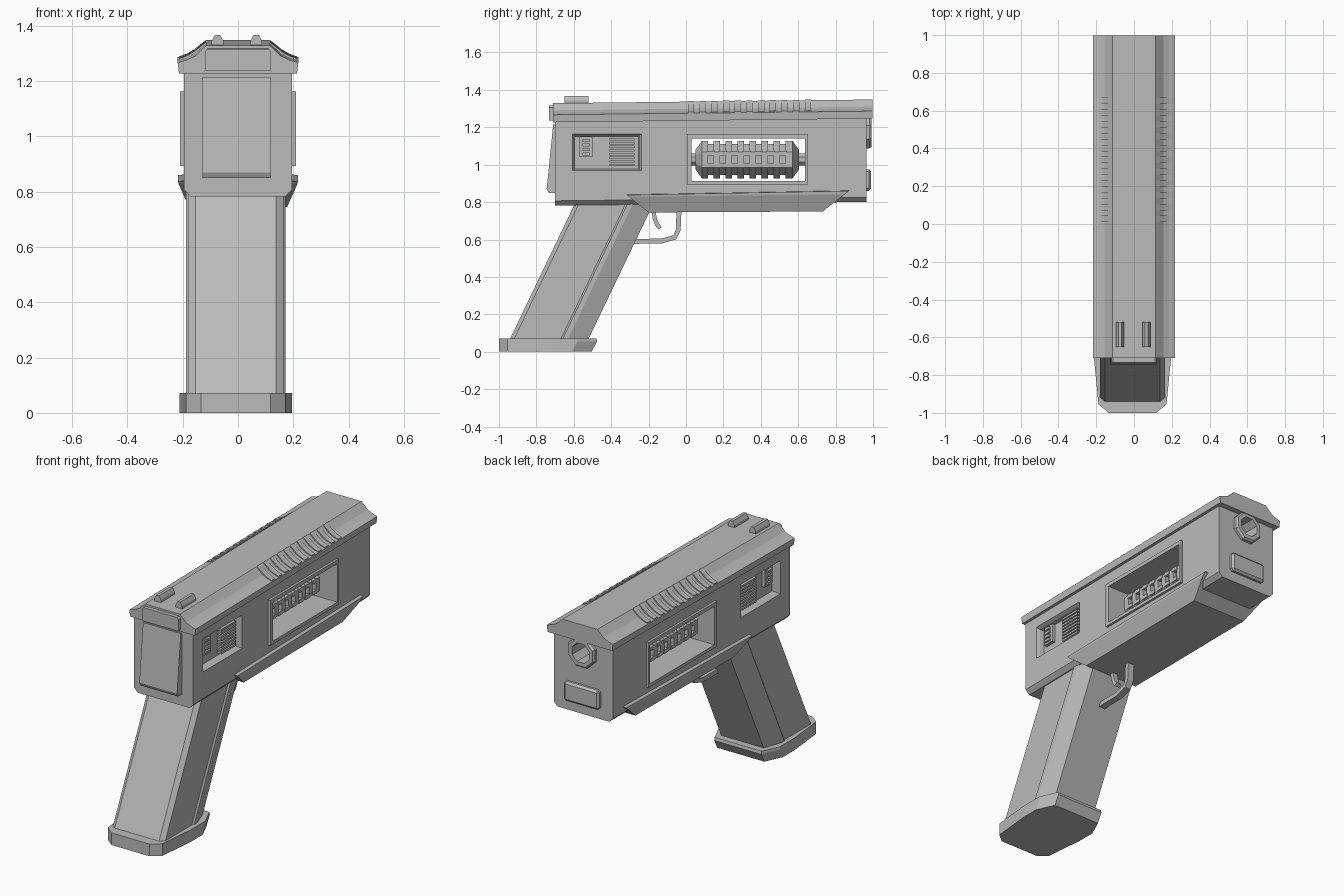
import bpy, bmesh, math

if "Cube" in bpy.data.objects:
    bpy.data.objects.remove(bpy.data.objects["Cube"])

grey = bpy.data.materials.new("gunmetal_grey")
grey.diffuse_color = (0.5, 0.5, 0.5, 1)
grey.use_nodes = True
grey.node_tree.nodes["Principled BSDF"].inputs["Base Color"].default_value = grey.diffuse_color


def make(name, bm):
    bmesh.ops.recalc_face_normals(bm, faces=bm.faces)
    me = bpy.data.meshes.new(name)
    bm.to_mesh(me)
    bm.free()
    ob = bpy.data.objects.new(name, me)
    me.materials.append(grey)
    bpy.context.collection.objects.link(ob)
    return ob


def loft(name, rings):
    """Skin a list of equal-length closed rings and cap both ends."""
    bm = bmesh.new()
    vs = [[bm.verts.new(p) for p in r] for r in rings]
    n = len(rings[0])
    for a, b in zip(vs, vs[1:]):
        for i in range(n):
            bm.faces.new((a[i], a[(i + 1) % n], b[(i + 1) % n], b[i]))
    bm.faces.new(vs[0][::-1])
    bm.faces.new(vs[-1])
    return make(name, bm)


def box(name, x, y, z, bevel=0.0):
    ob = loft(name, [[(x[0], y[0], h), (x[1], y[0], h), (x[1], y[1], h), (x[0], y[1], h)] for h in z])
    if bevel:
        m = ob.modifiers.new("bevel", 'BEVEL')
        m.width, m.segments = bevel, 1
    return ob


def sided(name, x, y, z, bevel=0.0):
    """The same box on both flanks."""
    box(name + "_right", x, y, z, bevel)
    box(name + "_left", (-x[1], -x[0]), y, z, bevel)


def funnel(name, steps):
    """Rectangular loft along x through (x, y0, y1, z0, z1) steps."""
    return loft(name, [[(x, a, c), (x, b, c), (x, b, d), (x, a, d)] for x, a, b, c, d in steps])


def mirror_pts(half):
    return half + [(-x, z) for x, z in reversed(half)]


def cut(target, cutter):
    m = target.modifiers.new("cut", 'BOOLEAN')
    m.operation, m.object, m.solver = 'DIFFERENCE', cutter, 'EXACT'
    cutter.hide_render = True
    cutter.hide_viewport = True
    cutter.display_type = 'WIRE'


def lathe(name, prof, cz, wide=1.0, n=8):
    """Turn (y, radius) points around a lengthwise axis at height cz."""
    ph = math.pi / n
    return loft(name, [[(wide * r * math.cos(ph + 2 * math.pi * i / n), y, cz + r * math.sin(ph + 2 * math.pi * i / n))
                        for i in range(n)] for y, r in prof])


TILT = 0.0115  # the upper parts rise slightly towards the muzzle


def extrude_y(name, pts, y0, y1):
    return loft(name, [[(x, y, z + TILT * y) for x, z in pts] for y in (y0, y1)])


# Main body with through window, side vents and bore
body = extrude_y("body", mirror_pts([(0.17, 0.79), (0.195, 0.815), (0.195, 1.25)]), -0.70, 0.965)
window = box("window_cutter", (-0.4, 0.4), (0.03, 0.635), (0.912, 1.14))
cut(body, window)
for s in (1, -1):
    cut(body, funnel("vent_cutter", [(s * 0.15, -0.595, -0.255, 0.978, 1.152), (s * 0.175, -0.6, -0.25, 0.975, 1.155),
                                     (s * 0.2, -0.61, -0.236, 0.966, 1.168)]))
bore = lathe("bore_cutter", [(0.84, 0.06), (1.1, 0.06)], 1.174)
cut(body, bore)

# Top slide with flared lips
slide_half = [(0.213, 1.235), (0.218, 1.275), (0.185, 1.285), (0.155, 1.299), (0.115, 1.337)]
extrude_y("slide", mirror_pts(slide_half), -0.71, 0.998)
extrude_y("slide_rear_block", mirror_pts([(0.12, 1.245), (0.12, 1.315), (0.11, 1.325)]), -0.732, -0.70)

# Grip ribs on both slide slopes
for i in range(11):
    y = 0.01 + i * 0.0625
    for s in (1, -1):
        pts = [(0.214, 1.27), (0.214, 1.281), (0.186, 1.291), (0.158, 1.307), (0.117, 1.34), (0.113, 1.33), (0.16, 1.28)]
        extrude_y("slide_rib", [(s * a, b) for a, b in pts], y, y + 0.034)

# Rear sights
for cx in (0.066, -0.074):
    loft("rear_sight", [[(cx - 0.021, y, 1.31), (cx + 0.021, y, 1.31), (cx + 0.021, y, 1.345),
                         (cx + 0.009, y, 1.367), (cx - 0.009, y, 1.367), (cx - 0.021, y, 1.345)] for y in (-0.65, -0.52)])

# Wedge plate on the rear face
loft("rear_plate", [[(x, -0.69, 1.215), (x, -0.71, 1.215), (x, -0.745, 0.87), (x, -0.735, 0.85), (x, -0.69, 0.85)]
                    for x in (-0.128, 0.12)])

# Window frames, wide drum and axle
for s in (1, -1):
    x = sorted((s * 0.185, s * 0.209))
    frame = box("window_frame", x, (0.005, 0.652), (0.893, 1.163))
    cut(frame, window)
prof = [(0.05, 0.055), (0.085, 0.108)]
for i in range(7):
    y = 0.118 + i * 0.064
    prof += [(y, 0.108), (y, 0.09), (y + 0.03, 0.09), (y + 0.03, 0.108)]
prof += [(0.57, 0.108), (0.605, 0.055)]
lathe("drum", prof, 1.027, 1.4)
lathe("drum_axle", [(0.02, 0.035), (0.645, 0.035)], 1.027)
for i in range(7):
    y = 0.112 + i * 0.064
    for z in (0.985, 1.05):
        sided("drum_tooth", (0.11, 0.143), (y, y + 0.042), (z, z + 0.022))

# Rear vents: slats and a small switch block
for i in range(8):
    z = 0.992 + i * 0.0195
    sided("vent_slat", (0.14, 0.178), (-0.41, -0.275), (z, z + 0.012))
sided("switch_block", (0.14, 0.17), (-0.57, -0.50), (1.04, 1.15))
for i in range(4):
    z = 1.05 + i * 0.024
    sided("switch_button", (0.165, 0.182), (-0.553, -0.517), (z, z + 0.016))

# Flared underside rail
loft("under_rail", [[(-w, a, z0), (w, a, z0), (w, b, z1), (-w, b, z1)] for w, a, b, z0, z1 in (
    (0.178, -0.2, 0.73, 0.745, 0.75), (0.215, -0.305, 0.85, 0.828, 0.842),
    (0.217, -0.315, 0.872, 0.838, 0.86), (0.19, -0.315, 0.872, 0.84, 0.862))])

# Raked grip with a stepped front that narrows slightly
CX = -0.008
half = [(0.146, 0), (0.172, 0.022), (0.172, 0.272), (0.18, 0.282), (0.18, 0.31), (0.14, 0.42)]
section = mirror_pts(half)
loft("grip", [[(CX + x, -0.95 + 0.4795 * z - 0.024 + y, z) for x, y in section] for z in (0.05, 0.82)])

# Grip base plate
base = mirror_pts([(0.125, -1.0), (0.18, -0.955), (0.203, -0.72), (0.203, -0.58), (0.155, -0.475)])
loft("grip_base", [[(CX + x, y - (d if y > -0.7 else 0), z) for x, y in base]
                   for z, d in ((0.0, 0.03), (0.055, 0.0), (0.072, 0.004))])


def strip(name, pts, w, t):
    """A flat bar following (y, z) points."""
    rings = []
    for i, (y, z) in enumerate(pts):
        a, b = pts[max(i - 1, 0)], pts[min(i + 1, len(pts) - 1)]
        d = math.hypot(b[0] - a[0], b[1] - a[1])
        ny, nz = -(b[1] - a[1]) / d * t, (b[0] - a[0]) / d * t
        rings.append([(-w, y - ny, z - nz), (w, y - ny, z - nz), (w, y + ny, z + nz), (-w, y + ny, z + nz)])
    loft(name, rings)


# Trigger and guard
strip("trigger_guard", [(-0.28, 0.59), (-0.13, 0.592), (-0.06, 0.612), (-0.042, 0.65), (-0.037, 0.76)], 0.02, 0.013)
strip("trigger", [(-0.175, 0.76), (-0.168, 0.715), (-0.155, 0.68), (-0.138, 0.66)], 0.016, 0.011)

# Muzzle ring and lower front plate
ring = lathe("muzzle_ring", [(0.9, 0.094), (0.98, 0.094), (0.992, 0.084)], 1.174)
cut(ring, bore)
box("front_plate", (-0.115, 0.115), (0.95, 0.99), (0.86, 0.975), 0.012)
